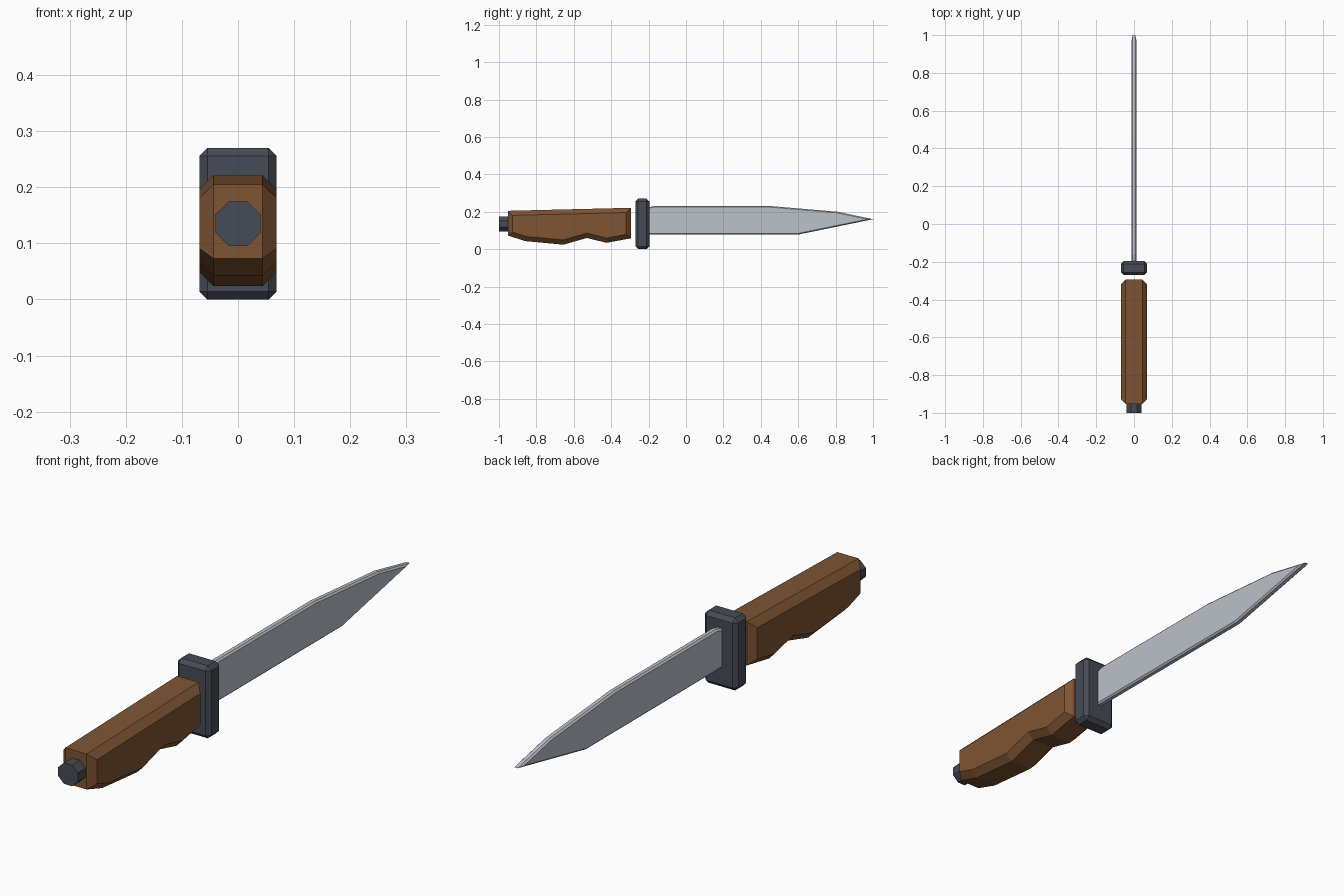
import bpy, bmesh, math
from mathutils import Vector

if "Cube" in bpy.data.objects:
    bpy.data.objects.remove(bpy.data.objects["Cube"])


def material(name, rgb):
    m = bpy.data.materials.new(name)
    m.diffuse_color = (*rgb, 1)
    m.use_nodes = True
    m.node_tree.nodes["Principled BSDF"].inputs["Base Color"].default_value = m.diffuse_color
    return m


wood = material("brown wood", (0.21, 0.09, 0.034))
dark = material("dark steel", (0.062, 0.070, 0.089))
steel = material("light steel", (0.50, 0.54, 0.59))


def finish(bm, name, mat):
    bmesh.ops.recalc_face_normals(bm, faces=bm.faces[:])
    me = bpy.data.meshes.new(name)
    bm.to_mesh(me)
    bm.free()
    me.materials.append(mat)
    ob = bpy.data.objects.new(name, me)
    bpy.context.collection.objects.link(ob)
    return ob


def inset(pts, d):
    """Mitred inward offset of a clockwise outline."""
    out, n = [], len(pts)
    for i in range(n):
        a, b, c = (Vector(pts[(i + k) % n]) for k in (-1, 0, 1))
        e1, e2 = (b - a).normalized(), (c - b).normalized()
        n1, n2 = Vector((e1.y, -e1.x)), Vector((e2.y, -e2.x))
        out.append(b + (n1 + n2) * d / (1 + n1.dot(n2)))
    return out


def chamfered_slab(name, outline, half, d, mat):
    """Side outline (y, z), thickened in x with chamfered rims."""
    bm = bmesh.new()
    small = inset(outline, d)
    rings = []
    for x, prof in ((-half, small), (-half + d, outline),
                    (half - d, outline), (half, small)):
        rings.append([bm.verts.new((x, p[0], p[1])) for p in prof])
    n = len(outline)
    for r, s in zip(rings, rings[1:]):
        for i in range(n):
            j = (i + 1) % n
            bm.faces.new((r[i], r[j], s[j], s[i]))
    bm.faces.new(rings[0])
    bm.faces.new(rings[-1])
    return finish(bm, name, mat)


# Handle with finger grooves
chamfered_slab("handle", [
    (-0.953, 0.205), (-0.295, 0.221), (-0.295, 0.058), (-0.425, 0.034),
    (-0.53, 0.06), (-0.655, 0.024), (-0.86, 0.043), (-0.953, 0.073)],
    0.069, 0.025, wood)

# Blade
chamfered_slab("blade", [
    (-0.20, 0.224), (-0.163, 0.232), (0.435, 0.232), (0.81, 0.20),
    (1.0, 0.16), (0.60, 0.078), (-0.20, 0.078)],
    0.013, 0.006, steel)

# Guard: box with every edge chamfered
bm = bmesh.new()
bmesh.ops.create_cube(bm, size=1)
for v in bm.verts:
    v.co = (v.co.x * 0.138, v.co.y * 0.074 - 0.233, v.co.z * 0.27 + 0.135)
bmesh.ops.bevel(bm, geom=bm.edges[:], offset=0.0145, segments=1,
                affect='EDGES', profile=0.5)
finish(bm, "guard", dark)

# Pommel: octagonal stud on the handle end
bm = bmesh.new()
ends = []
for y in (-1.0, -0.94):
    ends.append([bm.verts.new((0.0437 * math.cos(a), y, 0.135 + 0.0425 * math.sin(a)))
                 for a in (math.pi / 8 + k * math.pi / 4 for k in range(8))])
for i in range(8):
    j = (i + 1) % 8
    bm.faces.new((ends[0][i], ends[0][j], ends[1][j], ends[1][i]))
for e in ends:
    bm.faces.new(e)
finish(bm, "pommel", dark)
